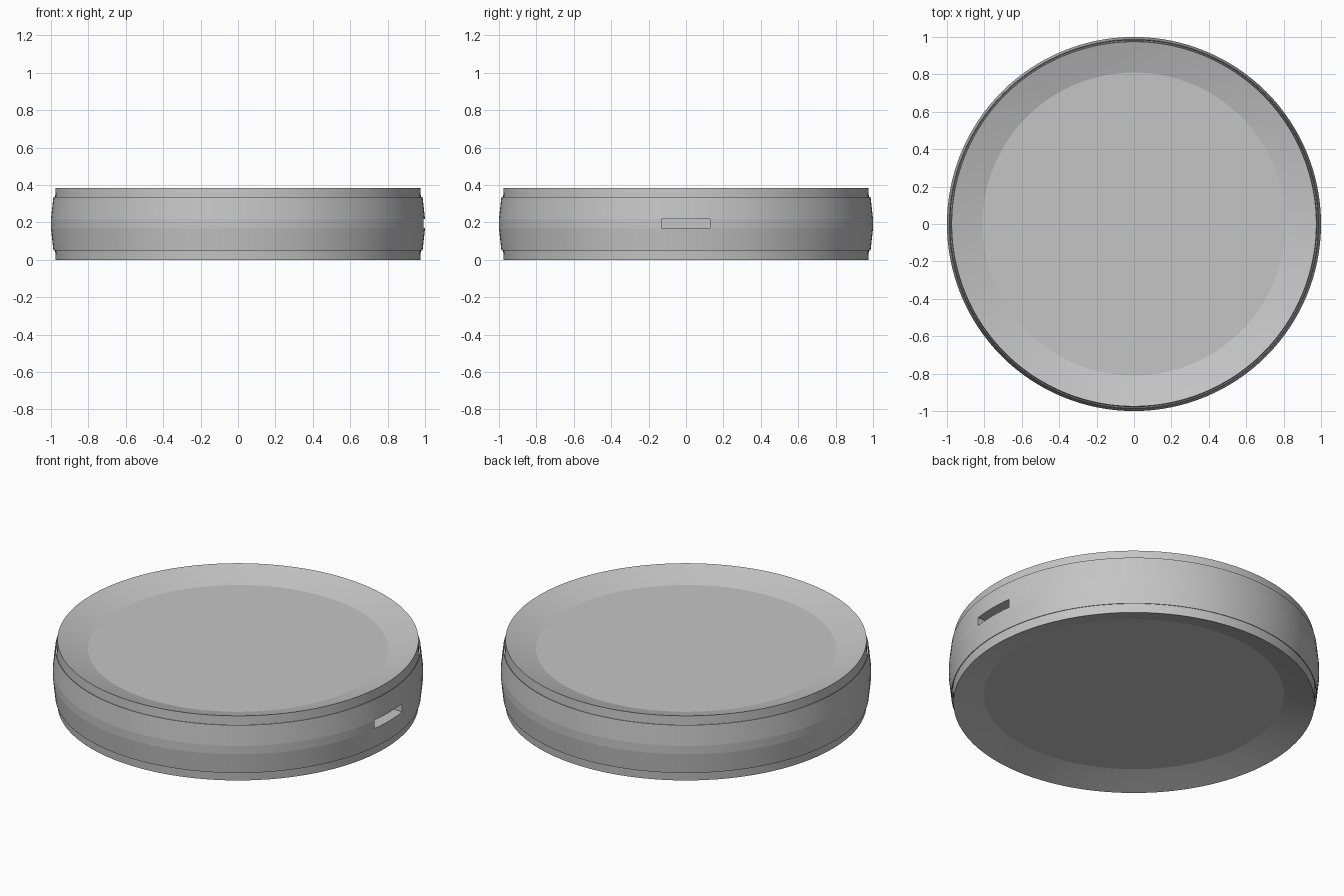
import bpy, bmesh
from math import radians, tau

HEIGHT = 0.385
MID = HEIGHT / 2

if "Cube" in bpy.data.objects:
    bpy.data.objects.remove(bpy.data.objects["Cube"], do_unlink=True)

grey = bpy.data.materials.new("light_grey")
grey.use_nodes = True
grey.diffuse_color = (0.56, 0.56, 0.56, 1)
grey.node_tree.nodes["Principled BSDF"].inputs["Base Color"].default_value = grey.diffuse_color


def revolve(name, profile, steps=128):
    """Turn an (r, z) profile around the z axis into a closed solid."""
    bm = bmesh.new()
    verts = [bm.verts.new((r, 0, z)) for r, z in profile]
    edges = [bm.edges.new(pair) for pair in zip(verts, verts[1:])]
    bmesh.ops.spin(bm, geom=verts + edges, cent=(0, 0, 0), axis=(0, 0, 1),
                   angle=tau, steps=steps)
    bmesh.ops.remove_doubles(bm, verts=bm.verts, dist=0.0001)
    bmesh.ops.recalc_face_normals(bm, faces=bm.faces)
    mesh = bpy.data.meshes.new(name)
    bm.to_mesh(mesh)
    bm.free()
    mesh.materials.append(grey)
    obj = bpy.data.objects.new(name, mesh)
    bpy.context.collection.objects.link(obj)
    return obj


def flip(profile):
    return [(r, HEIGHT - z) for r, z in reversed(profile)]


# Body band: barrel wall with a thin lip that leaves a seam around each cap
half_wall = [(0, 0.315), (0.982, 0.315), (0.984, 0.335), (0.987, 0.335), (1, 0.217)]
body = revolve("body_band", half_wall + flip(half_wall))

# Dished caps: flat centre with a rising rim, one on each end
cap = [(0, 0.332), (0.81, 0.332), (0.895, 0.358), (0.975, HEIGHT), (0.979, 0.312), (0, 0.312)]
top_cap = revolve("top_cap", cap)
bottom_cap = revolve("bottom_cap", flip(cap))

# Port slot cut into the left wall
bpy.ops.mesh.primitive_cube_add(size=1, location=(0.98, 0, MID + 0.002))
cutter = bpy.context.object
cutter.name = "slot_cutter"
cutter.scale = (0.2, 0.26, 0.05)
cutter.data.materials.append(grey)
cut = body.modifiers.new("slot", "BOOLEAN")
cut.object = cutter
cut.operation = "DIFFERENCE"
cut.solver = "EXACT"
bpy.context.view_layer.objects.active = body
bpy.ops.object.modifier_apply(modifier=cut.name)
bpy.data.objects.remove(cutter, do_unlink=True)

# Smooth round the circumference, crisp at the profile corners
bpy.ops.object.select_all(action="DESELECT")
for obj in (body, top_cap, bottom_cap):
    obj.select_set(True)
bpy.context.view_layer.objects.active = body
bpy.ops.object.shade_smooth_by_angle(angle=radians(5))
